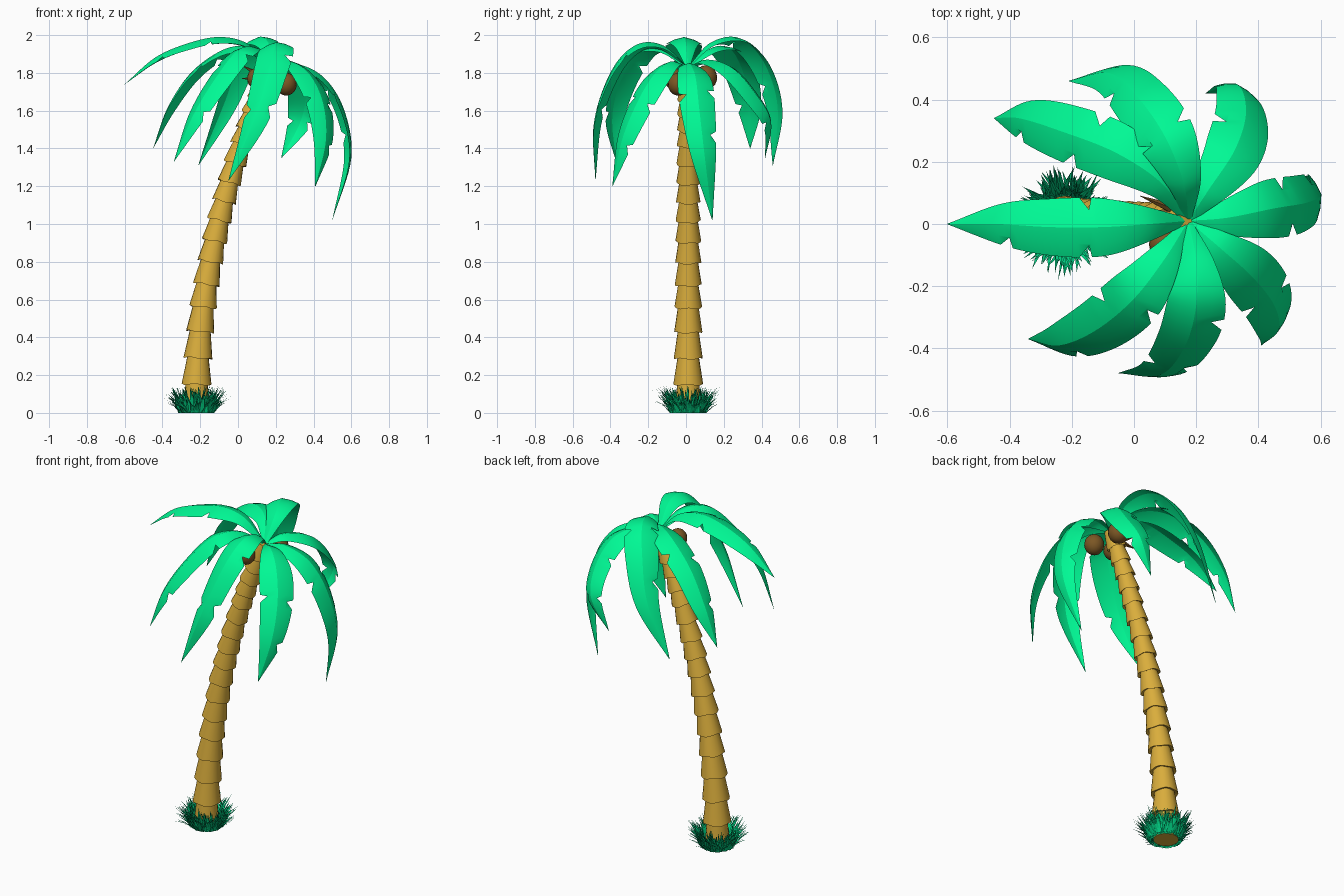
import bpy, bmesh, math, random
from mathutils import Vector

if "Cube" in bpy.data.objects:
    bpy.data.objects.remove(bpy.data.objects["Cube"])

random.seed(4)


def material(name, rgb):
    m = bpy.data.materials.new(name)
    m.diffuse_color = (*rgb, 1)
    m.use_nodes = True
    m.node_tree.nodes["Principled BSDF"].inputs["Base Color"].default_value = m.diffuse_color
    return m


GREEN = material("leaf_green", (0.0, 0.95, 0.3))
GRASS = material("grass_green", (0.0, 0.62, 0.22))
BARK = material("bark", (0.7, 0.42, 0.045))
BROWN = material("brown", (0.2, 0.095, 0.018))


def finish(name, bm, mat, angle=None):
    mesh = bpy.data.meshes.new(name)
    bm.to_mesh(mesh)
    bm.free()
    mesh.materials.append(mat)
    ob = bpy.data.objects.new(name, mesh)
    bpy.context.collection.objects.link(ob)
    if angle:
        bpy.ops.object.select_all(action='DESELECT')
        ob.select_set(True)
        bpy.context.view_layer.objects.active = ob
        bpy.ops.object.shade_smooth_by_angle(angle=math.radians(angle))
    return ob


def catmull(pts, u):
    # smooth path through the points, u in 0..1
    p = [2 * pts[0] - pts[1]] + pts + [2 * pts[-1] - pts[-2]]
    f = u * (len(pts) - 1)
    i = min(int(f), len(pts) - 2)
    t = f - i
    a, b, c, d = p[i:i + 4]
    return 0.5 * (2 * b + (c - a) * t + (2 * a - 5 * b + 4 * c - d) * t * t
                  + (3 * b - a - 3 * c + d) * t ** 3)


def trunk_x(z):
    return -0.222 + 0.118 * z * z


# Trunk: stacked flared collars along a leaning curve
LEVELS = [0, .15, .29, .43, .56, .68, .8, .91, 1.02, 1.12, 1.22, 1.32,
          1.42, 1.5, 1.58, 1.66, 1.74, 1.83]
SIDES = 20
bm = bmesh.new()


def trunk_ring(z, r, wave=0.0, phase=0.0):
    slope = math.atan(0.236 * z)
    ring = []
    for k in range(SIDES):
        a = math.tau * k / SIDES
        lx, ly = r * math.cos(a), r * math.sin(a)
        h = wave * math.sin(4 * a + phase)
        ring.append(bm.verts.new((trunk_x(z) + lx * math.cos(slope) + h * math.sin(slope),
                                  0.012 + ly,
                                  z - lx * math.sin(slope) + h * math.cos(slope))))
    return ring


rings = []
for i, (z0, z1) in enumerate(zip(LEVELS, LEVELS[1:])):
    lip = 0.081 - 0.0145 * z0
    ph = i * 1.9
    if i == 0:
        rings.append(trunk_ring(0, 0.07))
    else:
        rings.append(trunk_ring(z0 + 0.006, lip * 0.72, 0.003, ph))
        rings.append(trunk_ring(z0, lip, 0.004, ph))
    rings.append(trunk_ring(z1 + 0.006, lip * 0.72, 0.003, ph + 1.9))
for a, b in zip(rings, rings[1:]):
    for k in range(SIDES):
        n = (k + 1) % SIDES
        bm.faces.new((a[k], a[n], b[n], b[k]))
bm.faces.new(rings[0][::-1])
bm.faces.new(rings[-1])
finish("trunk", bm, BARK, 35)

# Fronds: midrib points after the shared crown point
CROWN = Vector((0.175, 0.01, 1.83))
FRONDS = {
    "left": [(.05, 0, 1.955), (-.1, -.01, 1.99), (-.27, -.01, 1.955), (-.44, 0, 1.88), (-.6, 0, 1.74)],
    "back_left": [(.09, .13, 1.93), (-.06, .23, 1.93), (-.24, .30, 1.81), (-.37, .34, 1.62), (-.45, .34, 1.40)],
    "back": [(.16, .13, 1.96), (.1, .28, 1.985), (.01, .41, 1.86), (-.08, .485, 1.62), (-.21, .46, 1.31)],
    "back_right": [(.24, .11, 1.87), (.325, .24, 1.83), (.36, .36, 1.70), (.33, .45, 1.54), (.23, .42, 1.35)],
    "right": [(.3, .02, 1.85), (.45, .05, 1.78), (.56, .07, 1.61), (.6, .1, 1.35), (.5, .14, 1.02)],
    "front_right": [(.28, -.08, 1.86), (.38, -.17, 1.79), (.45, -.26, 1.64), (.465, -.34, 1.44), (.41, -.39, 1.2)],
    "front": [(.2, -.12, 1.945), (.2, -.26, 1.95), (.165, -.39, 1.82), (.085, -.485, 1.55), (-.05, -.48, 1.23)],
    "front_left": [(.1, -.11, 1.93), (0, -.24, 1.92), (-.12, -.34, 1.77), (-.24, -.39, 1.57), (-.34, -.37, 1.33)],
}
WIDTHS = [Vector((w, 0, 0)) for w in (.01, .058, .093, .092, .066, .001)]
STEPS = 40

for name, pts in FRONDS.items():
    path = [CROWN] + [Vector(p) for p in pts]
    notch = {-1: {random.randint(16, 26), random.randint(29, 34)}, 1: {random.randint(18, 32)}}
    bm = bmesh.new()
    prev, side = None, None
    for i in range(STEPS + 1):
        u = i / STEPS
        c = catmull(path, u)
        e = 0.005
        tan = (catmull(path, min(1, u + e)) - catmull(path, max(0, u - e))).normalized()
        if side is None:
            side = tan.cross(Vector((0, 0, 1)))
        side = (side - tan * side.dot(tan)).normalized()
        nor = side.cross(tan)
        w = catmull(WIDTHS, u).x
        row = []
        for s, drop in ((-1, .38), (-.55, .15), (0, 0), (.55, .15), (1, .38)):
            k, back = 1, 0
            # torn edges: pull one rim vertex inward and toward the crown
            if abs(s) == 1 and i in notch[s]:
                k, back = 0.6, 0.014
            row.append(bm.verts.new(c + side * (s * k * w) - nor * (drop * k * w) - tan * back))
        if prev:
            for j in range(4):
                bm.faces.new((prev[j], prev[j + 1], row[j + 1], row[j]))
        prev = row
    finish("frond_" + name, bm, GREEN, 30)

# Coconuts under the crown
bm = bmesh.new()
for loc, r in (((.255, -.04, 1.74), .056), ((.2, .105, 1.775), .06), ((.1, -.065, 1.77), .052)):
    new = bmesh.ops.create_uvsphere(bm, u_segments=16, v_segments=10, radius=r)["verts"]
    for v in new:
        v.co.z *= 1.08
        v.co += Vector(loc)
finish("coconuts", bm, BROWN, 60)

# Dry pronged leaf stub on the left of the crown
bm = bmesh.new()
for tip in ((.02, .09, 1.84), (.02, .03, 1.77), (.09, .12, 1.85)):
    d = Vector(tip) - Vector((.15, .04, 1.77))
    new = bmesh.ops.create_cone(bm, cap_ends=True, segments=6, radius1=.022, radius2=.001,
                                depth=d.length)["verts"]
    q = d.to_track_quat('Z', 'Y')
    for v in new:
        v.co = q @ v.co + Vector((.15, .04, 1.77)) + d / 2
finish("dry_leaf_stub", bm, BROWN)

# Grass tuft: bent tapering blades around the foot of the trunk
bm = bmesh.new()
for _ in range(380):
    a = random.uniform(0, math.tau)
    out = Vector((math.cos(a), math.sin(a), 0))
    a2 = a + random.uniform(-.6, .6)
    lean = Vector((math.cos(a2), math.sin(a2), 0))
    across = Vector((-lean.y, lean.x, 0))
    base = Vector((-.22, .01, 0)) + out * random.uniform(.07, .095)
    reach, h = random.uniform(.01, .1), random.uniform(.05, .145)
    w = random.uniform(.005, .009)
    mid = base + lean * reach * .45 + Vector((0, 0, h * .6))
    tip = base + lean * reach + Vector((0, 0, h))
    v = [bm.verts.new(p) for p in (base - across * w, base + across * w,
                                   mid + across * w * .8, mid - across * w * .8, tip)]
    bm.faces.new(v[:4])
    bm.faces.new((v[3], v[2], v[4]))
finish("grass_tuft", bm, GRASS)
